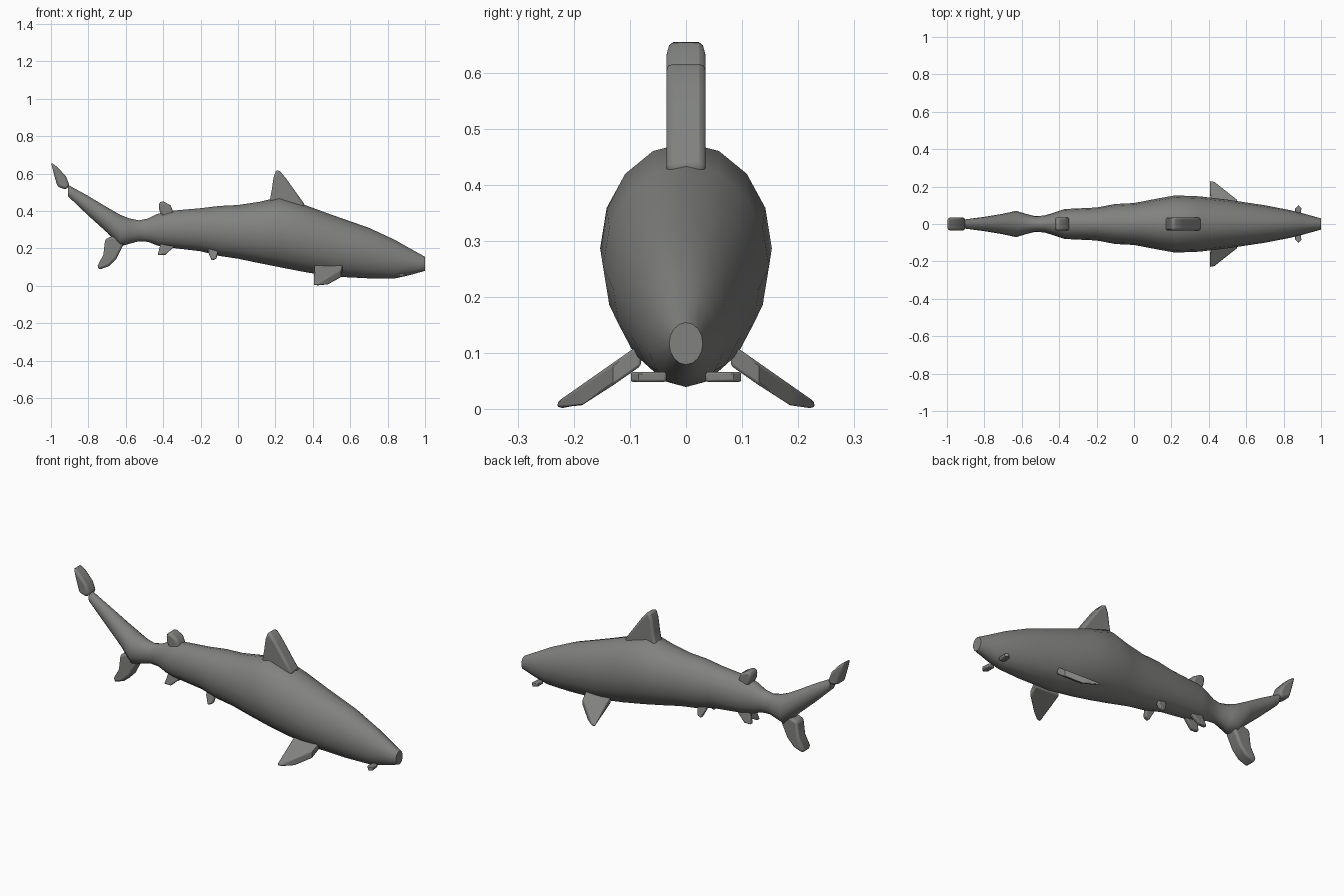
import bpy
import bmesh
from math import cos, sin, pi
from mathutils import Vector

cube = bpy.data.objects.get("Cube")
if cube:
    bpy.data.objects.remove(cube, do_unlink=True)

skin = bpy.data.materials.new("grey skin")
skin.use_nodes = True
GREY = (0.22, 0.225, 0.215, 1)
skin.diffuse_color = GREY
skin.node_tree.nodes["Principled BSDF"].inputs["Base Color"].default_value = GREY


def finish(name, bm, bevel=0, angle=40):
    """Turn a bmesh into a shaded, coloured object."""
    bmesh.ops.recalc_face_normals(bm, faces=bm.faces)
    mesh = bpy.data.meshes.new(name)
    bm.to_mesh(mesh)
    bm.free()
    mesh.materials.append(skin)
    obj = bpy.data.objects.new(name, mesh)
    bpy.context.collection.objects.link(obj)
    bpy.ops.object.select_all(action='DESELECT')
    bpy.context.view_layer.objects.active = obj
    obj.select_set(True)
    if bevel:
        mod = obj.modifiers.new("rounded edges", 'BEVEL')
        mod.width = bevel
        mod.segments = 2
        mod.angle_limit = 0.9
        mod.limit_method = 'ANGLE'
    bpy.ops.object.shade_smooth_by_angle(angle=angle * pi / 180)
    return obj


def loft(name, stations, sides=16):
    """Elliptical rings of (x, bottom, top, half width), capped at both ends."""
    bm = bmesh.new()
    rings = []
    for x, low, high, half in stations:
        mid, rise = (low + high) / 2, (high - low) / 2
        rings.append([bm.verts.new((x, half * sin(2 * pi * i / sides),
                                    mid + rise * cos(2 * pi * i / sides)))
                      for i in range(sides)])
    for a, b in zip(rings, rings[1:]):
        for i in range(sides):
            j = (i + 1) % sides
            bm.faces.new((a[i], a[j], b[j], b[i]))
    bm.faces.new(rings[0])
    bm.faces.new(rings[-1])
    return finish(name, bm, angle=60)


def slab(name, outline, place, bevel=0.012):
    """Prism of a 2D outline; place(u, v, side) gives the 3D point."""
    bm = bmesh.new()
    a, b = [[bm.verts.new(Vector(place(u, v, s))) for u, v in outline]
            for s in (-1, 1)]
    bm.faces.new(a)
    bm.faces.new(b)
    n = len(outline)
    for i in range(n):
        j = (i + 1) % n
        bm.faces.new((a[i], a[j], b[j], b[i]))
    return finish(name, bm, bevel)


# Body running from the upper tail lobe to the blunt snout
loft("body", [
    (-.91, .48, .54, .024), (-.8, .375, .48, .038), (-.7, .285, .42, .055),
    (-.63, .21, .38, .07), (-.58, .225, .36, .055), (-.53, .238, .35, .042),
    (-.48, .235, .36, .045), (-.43, .215, .385, .06), (-.37, .205, .40, .08),
    (-.2, .185, .415, .088), (-.1, .16, .427, .107), (0, .145, .432, .112),
    (.12, .12, .45, .135), (.22, .1, .475, .153), (.35, .075, .435, .148),
    (.5, .05, .38, .13), (.7, .04, .31, .1), (.84, .04, .245, .073),
    (.91, .055, .205, .055), (1, .08, .155, .03)])

# Upright fins along the midline
upright = {
    "dorsal_fin": [(.13, .40), (.17, .455), (.18, .51), (.19, .58), (.205, .62),
                   (.225, .612), (.26, .57), (.31, .50), (.36, .43), (.3, .38)],
    "rear_dorsal_fin": [(-.40, .36), (-.42, .40), (-.425, .44), (-.405, .455),
                        (-.36, .43), (-.34, .38)],
    "tail_tip": [(-1, .66), (-.985, .60), (-.965, .53), (-.92, .515),
                 (-.9, .535), (-.92, .585), (-.965, .635)],
    "lower_tail_lobe": [(-.745, .085), (-.75, .11), (-.72, .165), (-.71, .25),
                        (-.66, .27), (-.61, .225), (-.65, .145), (-.69, .105)],
}
for name, outline in upright.items():
    slab(name, outline, lambda x, z, s: (x, s * .035, z))

# Paired fins: outlines in plan, dropping outward from the body
pectoral = [(.41, .08), (.405, .23), (.43, .225), (.48, .185), (.55, .13), (.56, .08)]
barbel = [(.86, .035), (.86, .08), (.88, .1), (.895, .085), (.89, .035)]
pelvic = [(-.16, .22), (-.16, .18), (-.14, .135), (-.115, .145), (-.1, .22)]
anal = [(-.41, .24), (-.42, .20), (-.43, .165), (-.39, .165), (-.34, .21), (-.35, .24)]
for side, m in (("left", 1), ("right", -1)):
    slab(side + "_pectoral_fin", pectoral,
         lambda x, y, s: (x, m * (y + .0 * s), max(.002, .084 - .7 * (y - .1) + .02 * s)), .006)
    slab(side + "_snout_fin", barbel,
         lambda x, y, s: (x, m * y, .058 + .009 * s), .004)
    slab(side + "_pelvic_fin", pelvic,
         lambda x, z, s: (x, m * (.04 + (.2 - z) * .3) + .012 * s, z), .006)
    slab(side + "_anal_fin", anal,
         lambda x, z, s: (x, m * (.022 + (.21 - z) * .2) + .012 * s, z), .006)
